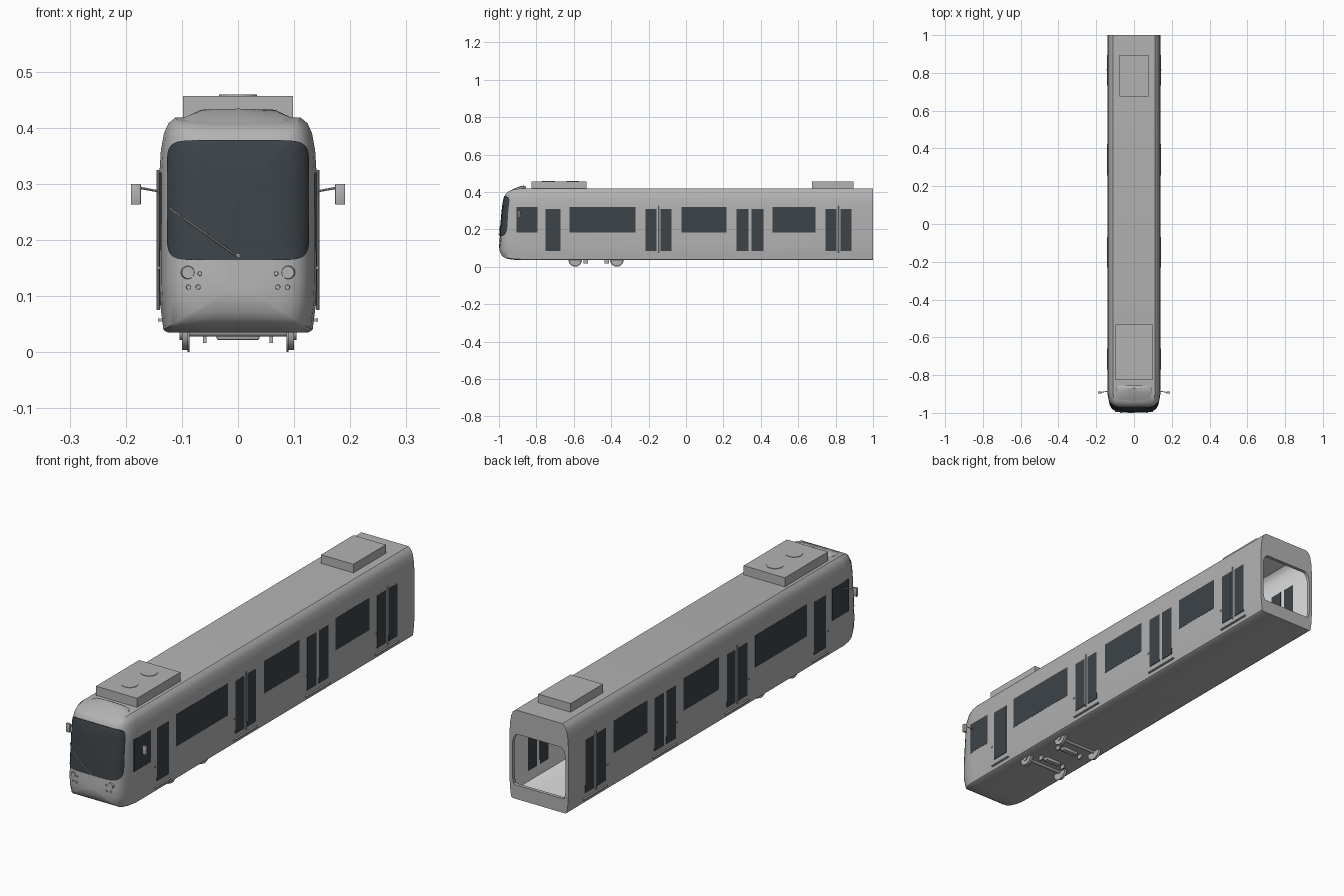
import bpy, bmesh, math
from mathutils import Vector
from mathutils.bvhtree import BVHTree

if "Cube" in bpy.data.objects:
    bpy.data.objects.remove(bpy.data.objects["Cube"])


def material(name, rgb):
    m = bpy.data.materials.new(name)
    m.use_nodes = True
    m.diffuse_color = (*rgb, 1)
    m.node_tree.nodes["Principled BSDF"].inputs["Base Color"].default_value = (*rgb, 1)
    return m


GREY = material("body grey", (0.45, 0.45, 0.45))
GLASS = material("dark glass", (0.046, 0.056, 0.065))
PALE = material("pale interior", (0.75, 0.75, 0.75))


def finish(name, bm, mats, smooth=True):
    bmesh.ops.recalc_face_normals(bm, faces=bm.faces)
    mesh = bpy.data.meshes.new(name)
    bm.to_mesh(mesh)
    bm.free()
    ob = bpy.data.objects.new(name, mesh)
    bpy.context.collection.objects.link(ob)
    for m in mats:
        mesh.materials.append(m)
    if smooth:
        bpy.ops.object.select_all(action="DESELECT")
        ob.select_set(True)
        bpy.context.view_layer.objects.active = ob
        bpy.ops.object.shade_smooth_by_angle(angle=math.radians(35))
    return ob


def box(name, lo, hi, mat=GREY, bevel=0):
    bm = bmesh.new()
    bmesh.ops.create_cube(bm, size=1)
    for v in bm.verts:
        v.co = Vector((a + b) / 2 + c * (b - a) for a, b, c in zip(lo, hi, v.co))
    if bevel:
        bmesh.ops.bevel(bm, geom=bm.edges[:], offset=bevel, segments=2, affect="EDGES", profile=0.5)
    return finish(name, bm, [mat], bool(bevel))


def rod(name, a, b, r, mat=GREY, sides=20, r2=None):
    a, b = Vector(a), Vector(b)
    bm = bmesh.new()
    bmesh.ops.create_cone(bm, cap_ends=True, segments=sides, radius1=r,
                          radius2=r if r2 is None else r2, depth=(b - a).length)
    rot = (b - a).to_track_quat("Z", "Y")
    for v in bm.verts:
        v.co = rot @ v.co + (a + b) / 2
    return finish(name, bm, [mat])


def loft(bm, rings, cap_start=True, cap_end=True):
    loops = [[bm.verts.new(p) for p in ring] for ring in rings]
    spans = []
    for a, b in zip(loops, loops[1:]):
        n = len(a)
        spans.append([bm.faces.new((a[i], a[(i + 1) % n], b[(i + 1) % n], b[i])) for i in range(n)])
    if cap_start:
        bm.faces.new(loops[0])
    if cap_end:
        spans.append([bm.faces.new(loops[-1])])
    return spans


# Body cross-section, right half mirrored to a full ring
BOTTOM, TOP, HALF = 0.035, 0.418, 0.14
half = [(0.06, BOTTOM), (0.125, BOTTOM), (0.133, 0.04), (0.138, 0.08), (HALF, 0.12), (HALF, 0.2),
        (HALF, 0.26), (HALF, 0.32), (0.1375, 0.36), (0.132, 0.39), (0.124, 0.408), (0.112, TOP), (0.05, TOP)]
section = half + [(-x, z) for x, z in reversed(half)]


def nose_ring(depth, inset):
    mid = 0.2
    ring = []
    for x, z in section:
        zi = mid + (z - mid) * (1 - inset / (TOP - mid)) if z > mid else mid + (z - mid) * (1 - 0.6 * inset / 0.165)
        lean = max(0, zi - 0.12) * 0.085 + max(0, 0.09 - zi) * 0.2
        fade = max(0, 1 - depth / 0.11)
        ring.append((x * (1 - inset / HALF), -0.995 + depth + lean * fade, zi))
    return ring


def mapped_ring(y, wide, low, high):
    return [(x / HALF * wide, y, low + (z - BOTTOM) / (TOP - BOTTOM) * (high - low)) for x, z in section]


# Shell with rounded nose, open rear gangway and hollow cabin
nose = [(-0.004, 0.12), (-0.003, 0.09), (0, 0.06), (0.004, 0.043), (0.011, 0.03),
        (0.022, 0.019), (0.04, 0.0105), (0.07, 0.004), (0.11, 0)]
rings = [nose_ring(d, i) for d, i in nose]
rings += [mapped_ring(1, HALF, BOTTOM, TOP), mapped_ring(1, 0.127, 0.095, 0.315),
          mapped_ring(0.985, 0.127, 0.095, 0.315), mapped_ring(0.985, 0.1335, 0.06, 0.405),
          mapped_ring(-0.85, 0.1335, 0.06, 0.405)]
bm = bmesh.new()
spans = loft(bm, rings)
for span in spans[len(nose) + 2:]:
    for f in span:
        f.material_index = 1
bm.normal_update()
surface = BVHTree.FromBMesh(bm)
finish("body_shell", bm, [GREY, PALE])


def front_y(x, z):
    hit = surface.ray_cast(Vector((x, -2, z)), Vector((0, 1, 0)))[0]
    return hit.y if hit else -0.9


# Windscreen draped over the nose
bm = bmesh.new()
screen = []
for k in (1, 0.97, 0.9, 0.75, 0.5, 0.2):
    ring = []
    for i in range(64):
        a = math.tau * (i + 0.5) / 64
        c, s = math.cos(a), math.sin(a)
        x = 0.127 * k * math.copysign(abs(c) ** 0.22, c)
        z = 0.271 + 0.107 * k * math.copysign(abs(s) ** 0.22, s)
        ring.append((x, front_y(x, z) - 0.003, z))
    screen.append(ring)
screen.insert(0, [(x, y + 0.006, z) for x, y, z in screen[0]])
loft(bm, screen, cap_start=False)
finish("windscreen", bm, [GLASS])

# Side glazing, door sills and handles on both sides
windows = [(-0.906, -0.794), (-0.623, -0.27), (-0.024, 0.217), (0.463, 0.693)]
door_panes = [(-0.751, -0.671), (-0.217, -0.158), (-0.136, -0.078), (0.27, 0.334),
              (0.35, 0.414), (0.746, 0.805), (0.826, 0.885)]
sills = [(-0.765, -0.66), (-0.227, -0.068), (0.262, 0.424), (0.736, 0.895)]


def side_box(name, s, x0, x1, y, z, mat):
    box(name, (min(s * x0, s * x1), y[0], z[0]), (max(s * x0, s * x1), y[1], z[1]), mat)


for s, side in ((1, "left"), (-1, "right")):
    for y in windows:
        side_box(side + "_window", s, 0.1318, 0.1408, y, (0.182, 0.32), GLASS)
    for y in door_panes:
        side_box(side + "_door_glass", s, 0.1318, 0.1408, y, (0.083, 0.31), GLASS)
    for y in sills:
        side_box(side + "_door_sill", s, 0.13, 0.1425, y, (0.055, 0.06), GREY)
        rod(side + "_door_button", (s * 0.138, y[0], 0.15), (s * 0.1435, y[0], 0.15), 0.004, sides=12)
    for y in (-0.147, 0.8155):
        rod(side + "_door_rail", (s * 0.142, y, 0.075), (s * 0.142, y, 0.325), 0.003, sides=10)
    # Mirrors
    rod(side + "_mirror_arm", (s * 0.137, -0.885, 0.286), (s * 0.176, -0.892, 0.293), 0.002, sides=8)
    box(side + "_mirror", (s * 0.182 - 0.009, -0.898, 0.263), (s * 0.182 + 0.009, -0.887, 0.3), bevel=0.002)
    # Lamps
    for x, z, r in ((0.089, 0.142, 0.0135), (0.068, 0.14, 0.0045), (0.088, 0.116, 0.005), (0.071, 0.116, 0.005)):
        y = front_y(s * x, z)
        rod(side + "_lamp", (s * x, y + 0.006, z), (s * x, y - 0.004, z), r, r2=r * 0.8)

# Wiper
wx, wz = -0.134, 0.265
points = [(wx * t, front_y(wx * t, 0.17 + (wz - 0.17) * t) - 0.006, 0.17 + (wz - 0.17) * t)
          for t in (0, 0.4, 0.75, 0.92)]
for a, b in zip(points, points[1:]):
    rod("wiper", a, b, 0.0018, sides=8)
rod("wiper_pivot", (0, -0.99, 0.172), (0, front_y(0, 0.172) - 0.007, 0.172), 0.004, sides=12)

# Roof fairing above the nose
bm = bmesh.new()
fairing = [(-0.945, 0.08, 0.404), (-0.92, 0.09, 0.417), (-0.89, 0.085, 0.429), (-0.868, 0.078, 0.434), (-0.855, 0.074, 0.428)]
loft(bm, [[(-w - 0.02, y, 0.4), (-w - 0.012, y, 0.4 + (z - 0.4) * 0.6), (-w + 0.012, y, z - 0.002), (0, y, z),
           (w - 0.012, y, z - 0.002), (w + 0.012, y, 0.4 + (z - 0.4) * 0.6), (w + 0.02, y, 0.4)]
          for y, w, z in fairing])
finish("roof_fairing", bm, [GREY])

# Roof equipment
box("front_roof_unit", (-0.098, -0.826, 0.41), (0.098, -0.532, 0.457))
box("rear_roof_unit", (-0.077, 0.675, 0.41), (0.077, 0.895, 0.455))
for y in (-0.735, -0.605):
    rod("roof_fan", (0, y, 0.455), (0, y, 0.459), 0.034, sides=32)

# Bogie: wheels with flanges, axles, motors and brake blocks
for y, toward in ((-0.592, 1), (-0.37, -1)):
    rod("axle", (-0.09, y, 0.036), (0.09, y, 0.036), 0.008)
    for s in (1, -1):
        rod("wheel", (s * 0.086, y, 0.036), (s * 0.1, y, 0.036), 0.032, sides=32)
        rod("wheel_flange", (s * 0.086, y, 0.036), (s * 0.09, y, 0.036), 0.036, sides=32)
        rod("wheel_hub", (s * 0.1, y, 0.036), (s * 0.104, y, 0.036), 0.014)
        yb = y + toward * 0.055
        box("brake_block", (s * 0.059 - 0.003, yb - 0.012, 0.016), (s * 0.059 + 0.003, yb + 0.012, 0.04))
    box("motor", (-0.038, yb - 0.011, 0.022), (0.038, yb + 0.011, 0.04), bevel=0.003)
